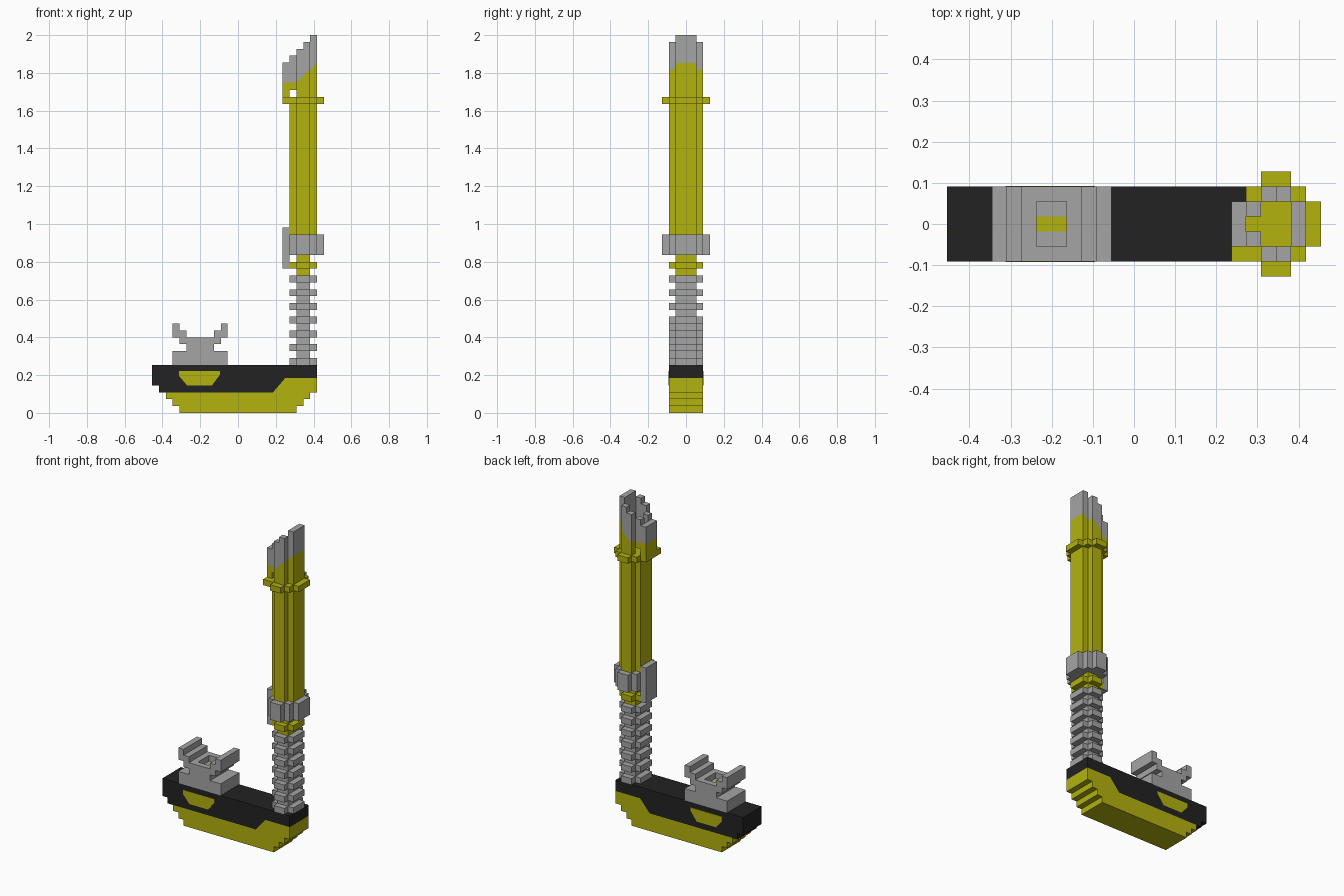
import bpy, bmesh
from mathutils import Vector

if "Cube" in bpy.data.objects:
    bpy.data.objects.remove(bpy.data.objects["Cube"], do_unlink=True)

U = 2 / 55            # one block
CX, CY = 12.5, 3.5    # block coordinates of the model centre


def material(name, rgb):
    m = bpy.data.materials.new(name)
    m.use_nodes = True
    m.diffuse_color = (*rgb, 1)
    m.node_tree.nodes["Principled BSDF"].inputs["Base Color"].default_value = (*rgb, 1)
    return m


YELLOW = material("yellow", (0.456, 0.447, 0.0045))
GREY = material("grey", (0.376, 0.376, 0.376))
BLACK = material("black", (0.016, 0.016, 0.016))


def prism(bm, outline, lo, hi, axis="z"):
    """Extrude a closed outline, in block units, along z or y."""
    def place(p, h):
        return (p[0], p[1], h) if axis == "z" else (p[0], h, p[1])
    a = [bm.verts.new(place(p, lo)) for p in outline]
    b = [bm.verts.new(place(p, hi)) for p in outline]
    n = len(outline)
    faces = [bm.faces.new(a), bm.faces.new(b)]
    faces += [bm.faces.new((a[i], a[(i + 1) % n], b[(i + 1) % n], b[i])) for i in range(n)]
    bmesh.ops.recalc_face_normals(bm, faces=faces)


def box(bm, x0, x1, y0, y1, z0, z1):
    prism(bm, [(x0, y0), (x1, y0), (x1, y1), (x0, y1)], z0, z1)


def finish(name, bm, *mats):
    """Scale from blocks to units and make the object."""
    for v in bm.verts:
        v.co = Vector((v.co.x - CX, v.co.y - CY, v.co.z)) * U
    me = bpy.data.meshes.new(name)
    bm.to_mesh(me)
    bm.free()
    for m in mats:
        me.materials.append(m)
    ob = bpy.data.objects.new(name, me)
    bpy.context.collection.objects.link(ob)
    return ob


def stepped(quarter, cx=22, cy=3.5):
    """Mirror the corners of one quadrant into a full stepped outline."""
    half = quarter + [(-x, y) for x, y in reversed(quarter)]
    full = half + [(x, -y) for x, y in reversed(half)]
    return [(cx + x, cy + y) for x, y in full]


TUBE = stepped([(2, 1.5), (1, 1.5), (1, 2.5)])
FLANGE = stepped([(3, 1.5), (2, 1.5), (2, 2.5), (1, 2.5), (1, 3.5)])
CORE = stepped([(1, 1.5)])

# Base: yellow keel below, black deck above
bm = bmesh.new()
prism(bm, [(4, 0), (21, 0), (21, 1), (22, 1), (22, 2), (23, 2), (23, 3), (24, 3),
           (24, 5.1), (19.4, 5.1), (17.6, 3), (2, 3), (2, 2), (3, 2), (3, 1), (4, 1)],
      1, 6, "y")
finish("base_keel", bm, YELLOW)

bm = bmesh.new()
prism(bm, [(1, 3), (17.6, 3), (19.4, 5.1), (24, 5.1), (24, 7), (0, 7), (0, 4), (1, 4)],
      1, 6, "y")
finish("base_deck", bm, BLACK)

# Yellow badge plates on both sides of the deck
bm = bmesh.new()
for lo, hi in ((0.95, 1.0), (6.0, 6.05)):
    prism(bm, [(3.9, 6.1), (9.9, 6.1), (9.9, 5.6), (8.7, 4), (5.1, 4), (3.9, 5.4)],
          lo, hi, "y")
finish("side_badges", bm, YELLOW)

# Cradle: slab, neck, plate with a socket, and two stepped arms
bm = bmesh.new()
box(bm, 3, 11, 1, 6, 7, 9)
box(bm, 5, 9, 1, 6, 9, 10)
for x0, x1, y0, y1 in ((4, 6, 1, 6), (8, 10, 1, 6), (6, 8, 1, 2), (6, 8, 5, 6)):
    box(bm, x0, x1, y0, y1, 10, 11)
arm = [(3, 11), (5, 11), (5, 12), (4, 12), (4, 13), (3, 13)]
prism(bm, arm, 1, 6, "y")
prism(bm, [(14 - x, z) for x, z in arm], 1, 6, "y")
finish("cradle", bm, GREY)

bm = bmesh.new()
box(bm, 6, 8, 3, 4, 10, 10.05)
finish("cradle_socket", bm, YELLOW)

# Ribbed hose: rings alternate with the thin core
for name, z0, z1, mat in (("hose", 7, 20, GREY), ("hose_top", 20, 23, YELLOW)):
    bm = bmesh.new()
    for z in range(z0, z1):
        prism(bm, TUBE if z % 2 else CORE, z, z + 1)
    finish(name, bm, mat)

# Collar with its side switch
bm = bmesh.new()
prism(bm, FLANGE, 23, 26)
box(bm, 19, 20, 2, 5, 21, 23)
box(bm, 19, 20, 2, 5, 26, 27)
finish("collar", bm, GREY)

# Long tube and the flange at its top
bm = bmesh.new()
prism(bm, TUBE, 26, 45)
finish("tube", bm, YELLOW)

bm = bmesh.new()
prism(bm, FLANGE, 45, 46)
box(bm, 19, 20, 1, 2, 45, 46)
finish("tube_flange", bm, YELLOW)

# Hollow slanted nozzle, yellow below a rising line and grey above
bm = bmesh.new()
box(bm, 19, 20, 2, 5, 46, 51)
box(bm, 23, 24, 2, 5, 46, 55)
for y_in, y_out in ((2, 1), (4, 5)):
    box(bm, 20, 21, y_in, y_in + 1, 47, 52)
    box(bm, 21, 22, y_out, y_out + 1, 46, 53)
    box(bm, 22, 23, y_out, y_out + 1, 46, 54)
SPLIT, SLOPE = 48.1, 0.95
for normal in ((0, 0, 1), (-SLOPE, 0, 1)):
    bmesh.ops.bisect_plane(bm, geom=bm.verts[:] + bm.edges[:] + bm.faces[:],
                           plane_co=(21, 0, SPLIT), plane_no=normal)
for f in bm.faces:
    c = f.calc_center_median()
    f.material_index = int(c.z > SPLIT + max(0, SLOPE * (c.x - 21)))
finish("nozzle", bm, YELLOW, GREY)
